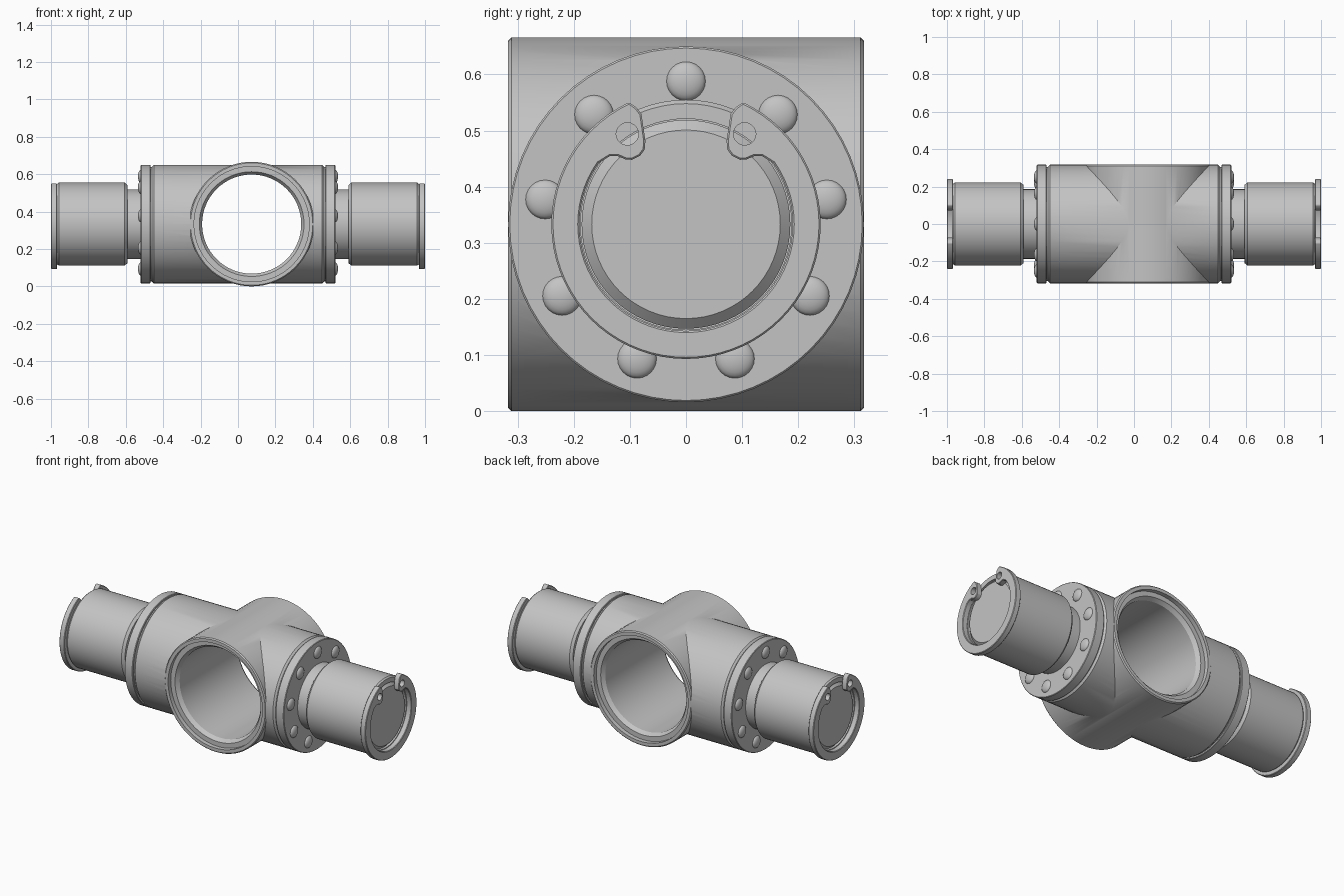
import bpy, bmesh
from math import sin, cos, pi, radians
from mathutils import Matrix, Vector

cube = bpy.data.objects.get("Cube")
if cube:
    bpy.data.objects.remove(cube)

AXIS_Z = 0.333      # height of both pipe axes
CROSS_X = 0.073     # position of the cross pipe

steel = bpy.data.materials.new("plain grey steel")
steel.use_nodes = True
GREY = (0.55, 0.55, 0.55, 1)
steel.diffuse_color = GREY
steel.node_tree.nodes["Principled BSDF"].inputs["Base Color"].default_value = GREY


def make(name, bm):
    bmesh.ops.recalc_face_normals(bm, faces=bm.faces)
    mesh = bpy.data.meshes.new(name)
    bm.to_mesh(mesh)
    bm.free()
    mesh.materials.append(steel)
    ob = bpy.data.objects.new(name, mesh)
    bpy.context.collection.objects.link(ob)
    return ob


def lathe(name, profile, hollow=False, side=1, seg=64):
    """Turn (x, radius) points round the x axis; hollow closes the profile on itself."""
    bm = bmesh.new()
    rings = [[bm.verts.new((side * x, r * sin(2 * pi * i / seg), AXIS_Z + r * cos(2 * pi * i / seg)))
              for i in range(seg)] for x, r in profile]
    pairs = list(zip(rings, rings[1:]))
    if hollow:
        pairs.append((rings[-1], rings[0]))
    else:
        bm.faces.new(rings[0])
        bm.faces.new(rings[-1])
    for a, b in pairs:
        for i in range(seg):
            j = (i + 1) % seg
            bm.faces.new((a[i], a[j], b[j], b[i]))
    return make(name, bm)


def bake(ob):
    """Apply all modifiers."""
    bpy.context.view_layer.update()
    graph = bpy.context.evaluated_depsgraph_get()
    mesh = bpy.data.meshes.new_from_object(ob.evaluated_get(graph))
    ob.modifiers.clear()
    ob.data = mesh


def combine(ob, tool, operation):
    mod = ob.modifiers.new("combine", 'BOOLEAN')
    mod.operation, mod.object, mod.solver = operation, tool, 'EXACT'
    bake(ob)
    bpy.data.objects.remove(tool)


def turn_to_y(ob):
    """Swing an x-axis part onto the y axis at the cross pipe."""
    ob.data.transform(Matrix.Translation((CROSS_X, 0, 0)) @ Matrix.Rotation(pi / 2, 4, 'Z'))
    return ob


# Housing: main barrel joined with the cross pipe, then bored through
housing = lathe("housing", [(-0.46, 0.307), (-0.45, 0.317), (0.45, 0.317), (0.46, 0.307)])
cross_pipe = turn_to_y(lathe("cross_pipe", [(-0.317, 0.327), (-0.311, 0.333),
                                            (0.311, 0.333), (0.317, 0.327)]))
combine(housing, cross_pipe, 'UNION')
half = [(0.4, 0.308), (0.292, 0.308), (0.292, 0.28), (0.27, 0.265)]
bore = turn_to_y(lathe("bore", half + [(-x, r) for x, r in reversed(half)]))
combine(housing, bore, 'DIFFERENCE')


def polar(deg, r):
    """Point at an angle from the top of the shaft axis, as (y, z)."""
    return Vector((r * sin(radians(deg)), AXIS_Z + r * cos(radians(deg))))


def retaining_ring(name, side):
    """Open ring with two drilled ears at the top."""
    ear = [(23, 0.226), (22, 0.212), (26, 0.165), (29, 0.152), (34, 0.147),
           (40, 0.150), (43, 0.158), (45, 0.172), (48, 0.182)]
    path = [polar(a, 0.24) for a in range(335, 24, -5)]
    path += [polar(a, r) for a, r in ear]
    path += [polar(a, 0.19) for a in range(55, 306, 5)]
    path += [polar(360 - a, r) for a, r in reversed(ear)]
    bm = bmesh.new()
    face = bm.faces.new([bm.verts.new((side * 0.967, y, z)) for y, z in path])
    out = bmesh.ops.extrude_face_region(bm, geom=[face])
    bmesh.ops.translate(bm, vec=(side * 0.033, 0, 0),
                        verts=[v for v in out["geom"] if isinstance(v, bmesh.types.BMVert)])
    ring = make(name, bm)
    bevel = ring.modifiers.new("soft edge", 'BEVEL')
    bevel.width, bevel.segments, bevel.angle_limit = 0.003, 1, radians(60)
    bake(ring)
    for deg in (33, -33):
        y, z = polar(deg, 0.192)
        hole = lathe("hole", [(0.9, 0.02), (1.1, 0.02)], side=side, seg=20)
        hole.data.transform(Matrix.Translation((0, y, z - AXIS_Z)))
        combine(ring, hole, 'DIFFERENCE')


# Matching shaft ends
for label, side in (("left", 1), ("right", -1)):
    lathe(label + "_gasket", [(0.455, 0.306), (0.475, 0.306)], side=side)
    lathe(label + "_flange", [(0.467, 0.314), (0.47, 0.317), (0.517, 0.317), (0.52, 0.314)], side=side)
    lathe(label + "_shaft", [(0.515, 0.186), (0.955, 0.186), (0.972, 0.168)], side=side)
    lathe(label + "_bushing", [(0.592, 0.188), (0.592, 0.21), (0.606, 0.222), (0.958, 0.222),
                               (0.967, 0.215), (0.967, 0.188)], hollow=True, side=side)
    retaining_ring(label + "_retaining_ring", side)

    # Domed bolt heads round the flange
    bm = bmesh.new()
    for i in range(9):
        y, z = polar(i * 40, 0.255)
        place = Matrix.Translation((side * 0.519, y, z)) @ Matrix.Diagonal((0.016, 0.035, 0.035, 1)) \
            @ Matrix.Rotation(pi / 2, 4, 'Y')
        bmesh.ops.create_uvsphere(bm, u_segments=24, v_segments=12, radius=1, matrix=place)
    make(label + "_bolt_heads", bm)

# Smooth curved faces, keep edges sharp
bpy.ops.object.select_all(action='DESELECT')
for ob in bpy.context.collection.objects:
    if ob.type == 'MESH':
        ob.select_set(True)
        bpy.context.view_layer.objects.active = ob
bpy.ops.object.shade_smooth_by_angle(angle=radians(30))
